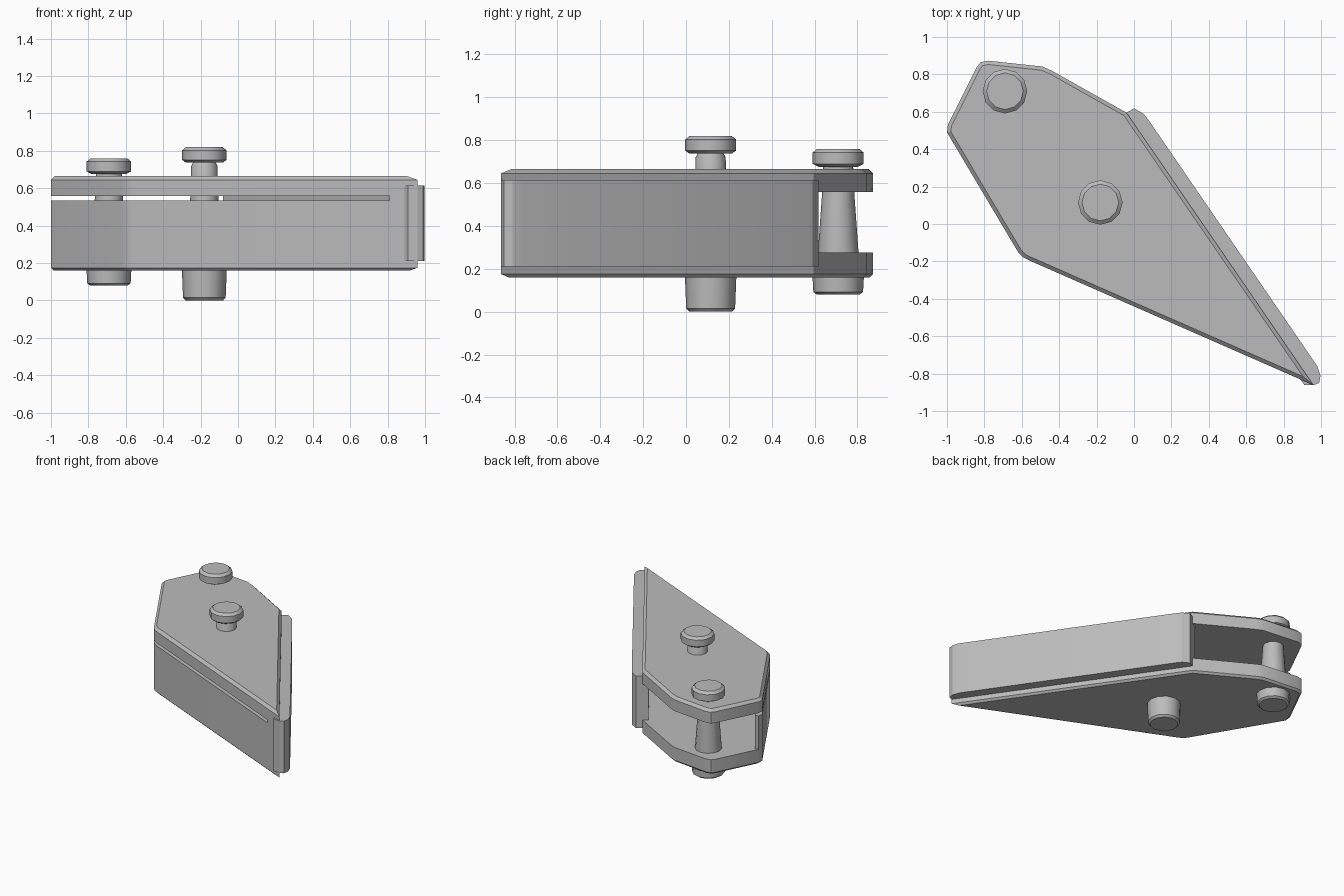
import bpy, bmesh, math

if "Cube" in bpy.data.objects:
    bpy.data.objects.remove(bpy.data.objects["Cube"])

metal = bpy.data.materials.new("plain grey")
metal.use_nodes = True
GREY = (0.5, 0.5, 0.5, 1)
metal.diffuse_color = GREY
metal.node_tree.nodes["Principled BSDF"].inputs["Base Color"].default_value = GREY


def finish(name, bm, angle=30):
    bmesh.ops.recalc_face_normals(bm, faces=bm.faces[:])
    mesh = bpy.data.meshes.new(name)
    bm.to_mesh(mesh)
    bm.free()
    mesh.materials.append(metal)
    ob = bpy.data.objects.new(name, mesh)
    bpy.context.collection.objects.link(ob)
    bpy.ops.object.select_all(action='DESELECT')
    ob.select_set(True)
    bpy.context.view_layer.objects.active = ob
    bpy.ops.object.shade_smooth_by_angle(angle=math.radians(angle))


def prism(name, outline, z0, z1, chamfer_z=None, chamfer=0.02):
    """Extrude an outline; chamfer its rim at the given height."""
    bm = bmesh.new()
    base = bm.faces.new([bm.verts.new((x, y, z0)) for x, y in outline])
    up = bmesh.ops.extrude_face_region(bm, geom=[base], use_keep_orig=True)["geom"]
    for v in up:
        if isinstance(v, bmesh.types.BMVert):
            v.co.z = z1
    if chamfer_z is not None:
        rim = [e for e in bm.edges
               if all(abs(v.co.z - chamfer_z) < 1e-4 for v in e.verts)]
        bmesh.ops.recalc_face_normals(bm, faces=bm.faces[:])
        bmesh.ops.bevel(bm, geom=rim, offset=chamfer, segments=1,
                        affect='EDGES', profile=0.5)
    finish(name, bm, 20)


def lathe(name, centre, profile, sides=12):
    """Revolve (radius, z) points around a vertical axis."""
    bm = bmesh.new()
    rings = []
    for r, z in profile:
        rings.append([bm.verts.new((centre[0] + r * math.cos(2 * math.pi * i / sides),
                                    centre[1] + r * math.sin(2 * math.pi * i / sides), z))
                      for i in range(sides)])
    for a, b in zip(rings, rings[1:]):
        for i in range(sides):
            j = (i + 1) % sides
            bm.faces.new((a[i], a[j], b[j], b[i]))
    bm.faces.new(rings[0])
    bm.faces.new(rings[-1])
    finish(name, bm, 35)


# Upper and lower side plates share one outline
plate = [(-1, 0.49), (-0.995, 0.53), (-0.84, 0.84), (-0.82, 0.865), (-0.78, 0.873),
         (-0.49, 0.842), (-0.44, 0.82), (-0.04, 0.595), (0.96, -0.862),
         (-0.56, -0.195), (-0.59, -0.18), (-0.62, -0.15)]
prism("upper_plate", plate, 0.558, 0.665, 0.665)
prism("lower_plate", plate, 0.16, 0.275, 0.16, 0.015)

# Wall along the front and one side, with a slot left above it
prism("side_wall", [(-1, 0.49), (-0.62, -0.15), (-0.59, -0.18), (-0.56, -0.195),
                    (0.96, -0.862), (0.9, -0.775), (-0.54, -0.145),
                    (-0.58, -0.115), (-0.965, 0.53), (-0.995, 0.53)], 0.27, 0.535)
prism("tip_joint", [(0.81, -0.796), (0.96, -0.862), (0.85, -0.702)], 0.53, 0.562)

# Lever strip closing the long diagonal side
prism("lever", [(-0.08, 0.575), (-0.04, 0.595), (0, 0.618), (0.05, 0.59),
                (0.075, 0.56), (0.98, -0.76), (0.997, -0.81), (0.99, -0.85),
                (0.96, -0.862), (0.91, -0.86)], 0.21, 0.615)

# Two headed pins through the plates
lathe("end_pin", (-0.69, 0.71),
      [(0.1, 0.08), (0.116, 0.092), (0.12, 0.165), (0.095, 0.165), (0.095, 0.275),
       (0.075, 0.555), (0.07, 0.675), (0.09, 0.675), (0.119, 0.69),
       (0.119, 0.742), (0.098, 0.76)])
lathe("middle_pin", (-0.18, 0.115),
      [(0.1, 0), (0.114, 0.015), (0.12, 0.165), (0.095, 0.165), (0.095, 0.275),
       (0.075, 0.555), (0.07, 0.72), (0.06, 0.738), (0.1, 0.738), (0.119, 0.752),
       (0.119, 0.803), (0.098, 0.82)])
